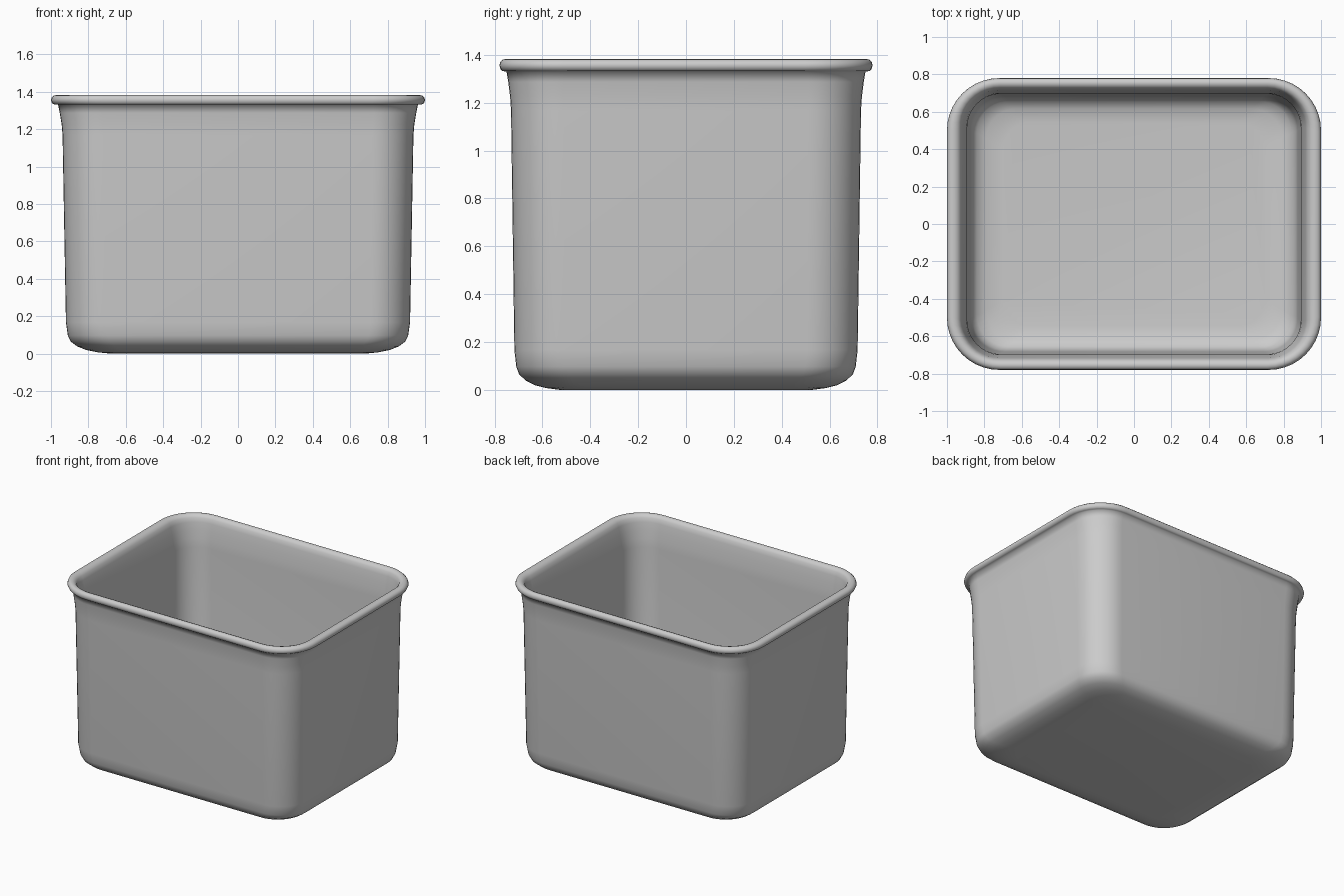
import bpy, bmesh, math

if "Cube" in bpy.data.objects:
    bpy.data.objects.remove(bpy.data.objects["Cube"])

RATIO = 0.78   # depth / width of every horizontal section
STEPS = 10     # segments per rounded corner


def ring(bm, half_x, radius, z):
    """Rounded-rectangle loop of vertices."""
    half_y = half_x * RATIO
    verts = []
    for q, (sx, sy) in enumerate([(1, 1), (-1, 1), (-1, -1), (1, -1)]):
        cx, cy = sx * (half_x - radius), sy * (half_y - radius)
        for i in range(STEPS + 1):
            a = math.pi / 2 * (q + i / STEPS)
            verts.append(bm.verts.new((cx + radius * math.cos(a),
                                       cy + radius * math.sin(a), z)))
    return verts


# Profile from the outer base, up over the rolled rim, down to the inner floor:
# (half width, corner radius, height)
profile = [
    (0.68, 0.16, 0.003), (0.75, 0.18, 0.01), (0.81, 0.19, 0.022),
    (0.86, 0.20, 0.042), (0.895, 0.21, 0.068), (0.91, 0.21, 0.10),
    (0.92, 0.21, 0.17), (0.938, 0.22, 1.17), (0.943, 0.22, 1.23),
    (0.953, 0.23, 1.29), (0.962, 0.24, 1.334),
    (0.982, 0.27, 1.335), (0.994, 0.28, 1.342), (1.0, 0.28, 1.358),
    (0.996, 0.28, 1.373), (0.984, 0.27, 1.383), (0.965, 0.25, 1.386),
    (0.945, 0.23, 1.381), (0.928, 0.21, 1.365), (0.918, 0.20, 1.335),
    (0.908, 0.19, 1.28), (0.897, 0.18, 1.22), (0.892, 0.18, 1.16),
    (0.875, 0.18, 0.18), (0.865, 0.18, 0.12), (0.84, 0.17, 0.085),
    (0.79, 0.16, 0.062), (0.70, 0.15, 0.052),
]

bm = bmesh.new()
rings = [ring(bm, *p) for p in profile]
n = len(rings[0])
for low, high in zip(rings, rings[1:]):
    for i in range(n):
        j = (i + 1) % n
        bm.faces.new((low[i], low[j], high[j], high[i]))
bm.faces.new(rings[0][::-1])   # underside
bm.faces.new(rings[-1])        # inner floor
bmesh.ops.translate(bm, verts=bm.verts, vec=(0, 0, -0.003))
bmesh.ops.recalc_face_normals(bm, faces=bm.faces)

# Open container
mesh = bpy.data.meshes.new("container")
bm.to_mesh(mesh)
bm.free()
mesh.shade_smooth()
container = bpy.data.objects.new("container", mesh)
bpy.context.collection.objects.link(container)
